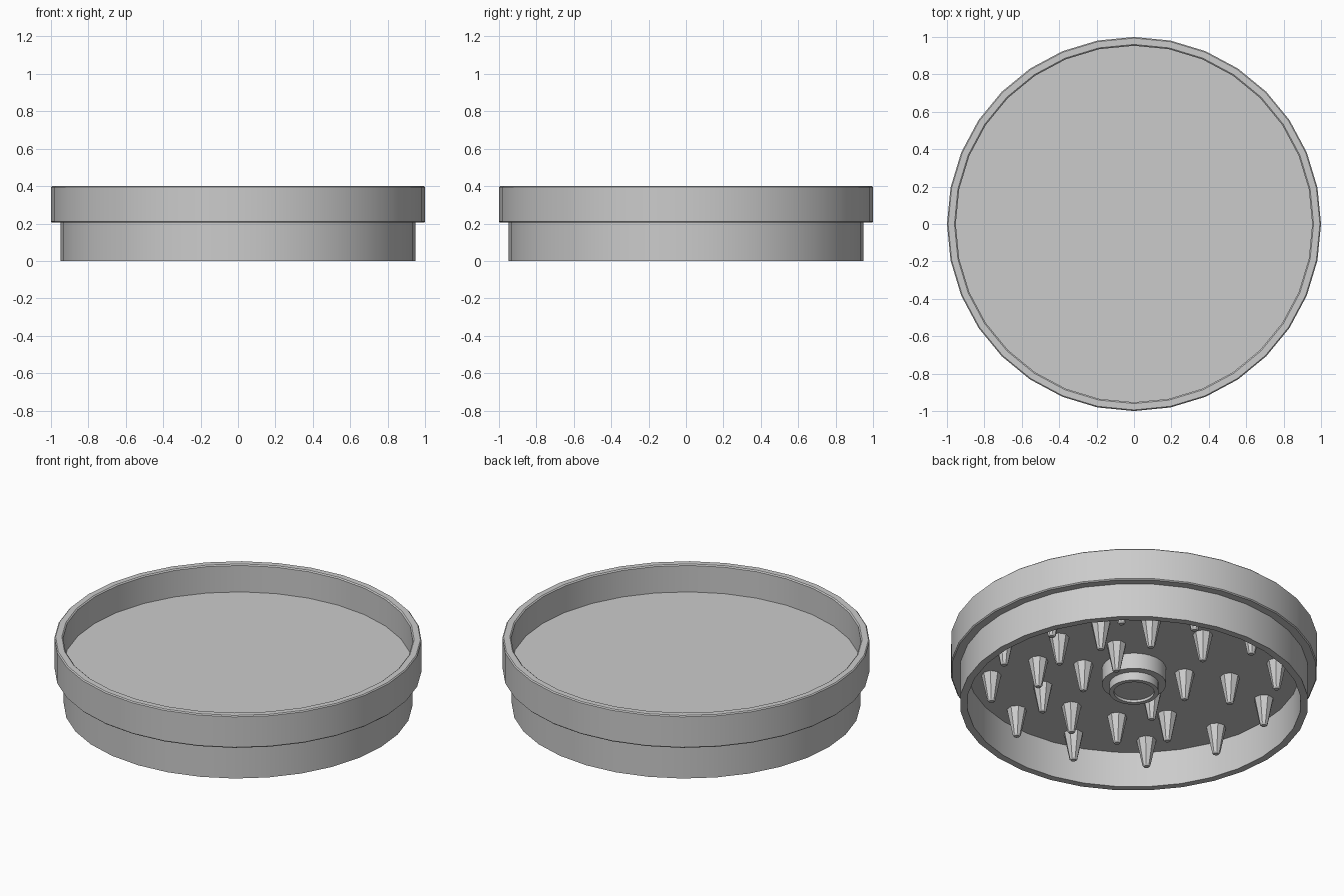
import bpy, bmesh
from math import radians, cos, sin, pi

cube = bpy.data.objects.get("Cube")
if cube:
    bpy.data.objects.remove(cube, do_unlink=True)

metal = bpy.data.materials.new("plain grey metal")
metal.use_nodes = True
GREY = (0.6, 0.6, 0.6, 1)
metal.diffuse_color = GREY
metal.node_tree.nodes["Principled BSDF"].inputs["Base Color"].default_value = GREY


def lathe(name, profile, sides):
    """Spin a closed (radius, height) profile round the z axis."""
    bm = bmesh.new()
    rings = []
    for r, z in profile:
        if r == 0:
            rings.append([bm.verts.new((0, 0, z))] * sides)
        else:
            rings.append([bm.verts.new((r * cos(2 * pi * i / sides), r * sin(2 * pi * i / sides), z))
                          for i in range(sides)])
    for a, b in zip(rings, rings[1:]):
        for i in range(sides):
            j = (i + 1) % sides
            corners = list(dict.fromkeys((a[i], a[j], b[j], b[i])))
            if len(corners) > 2:
                bm.faces.new(corners)
    bmesh.ops.remove_doubles(bm, verts=bm.verts, dist=0.0001)
    bmesh.ops.recalc_face_normals(bm, faces=bm.faces)
    mesh = bpy.data.meshes.new(name)
    bm.to_mesh(mesh)
    bm.free()
    mesh.materials.append(metal)
    obj = bpy.data.objects.new(name, mesh)
    bpy.context.collection.objects.link(obj)
    return obj


def smooth(obj, angle=30):
    bpy.ops.object.select_all(action='DESELECT')
    obj.select_set(True)
    bpy.context.view_layer.objects.active = obj
    bpy.ops.object.shade_smooth_by_angle(angle=radians(angle))


# Stepped cup: open tray above, open skirt below, thin floor between
BEVEL = 0.006
FLOOR, CEILING, LEDGE, TOP = 0.235, 0.215, 0.205, 0.4
body = lathe("stepped_cup", [
    (0, CEILING), (0.91, CEILING), (0.91, 0), (0.95, 0), (0.95, LEDGE),
    (1 - BEVEL, LEDGE), (1, LEDGE + BEVEL), (1, TOP - BEVEL), (1 - BEVEL, TOP),
    (0.96, TOP), (0.953, TOP - BEVEL), (0.953, FLOOR), (0, FLOOR)], 32)
smooth(body)

# Central stepped hub with a shallow recess
hub = lathe("centre_hub", [
    (0, CEILING), (0.175, CEILING), (0.175, 0.12), (0.135, 0.12),
    (0.135, 0.07), (0.11, 0.07), (0.11, 0.085), (0, 0.085)], 32)
smooth(hub)

# Tapered teeth hanging from the floor, in three rings
TIP = 0.05
tooth = lathe("tooth", [(0, TIP), (0.015, TIP), (0.022, TIP + 0.008),
                        (0.055, CEILING + 0.005), (0, CEILING + 0.005)], 8)
rings = {
    0.78: range(15, 375, 30),
    0.53: (0, 30, 60, 95, 150, 210, 240, 270, 300, 330),
    0.28: (30, 150, 210, 330),
}
for radius, angles in rings.items():
    for angle in angles:
        copy = tooth.copy()
        copy.name = "tooth"
        a = radians(angle)
        copy.location = (radius * cos(a), radius * sin(a), 0)
        copy.rotation_euler.z = a
        bpy.context.collection.objects.link(copy)
bpy.data.objects.remove(tooth, do_unlink=True)
